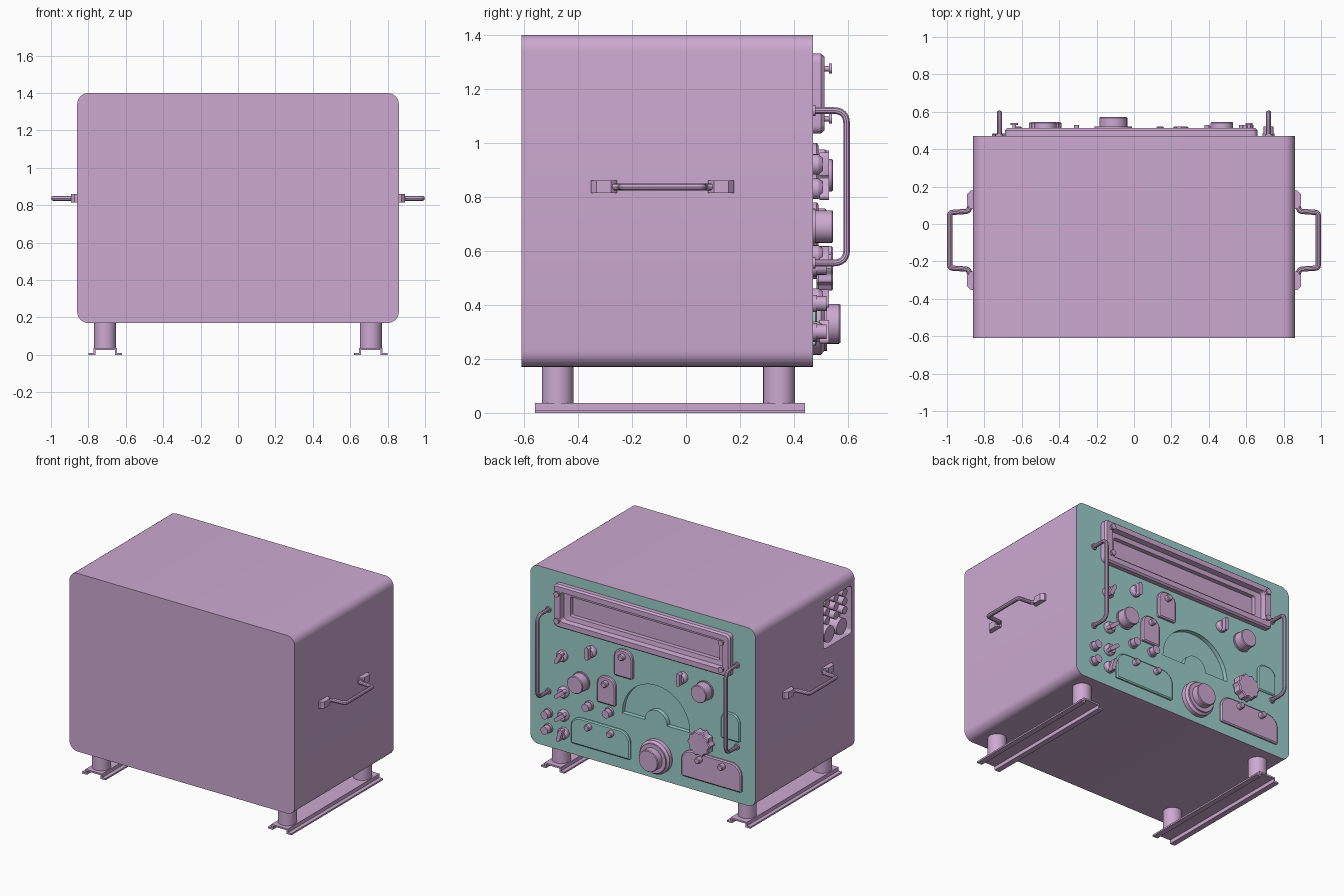
import bpy, bmesh, math
from mathutils import Vector

if "Cube" in bpy.data.objects:
    bpy.data.objects.remove(bpy.data.objects["Cube"])

def material(name, rgb):
    m = bpy.data.materials.new(name)
    m.diffuse_color = (*rgb, 1)
    m.use_nodes = True
    m.node_tree.nodes["Principled BSDF"].inputs["Base Color"].default_value = m.diffuse_color
    return m

MAUVE = material("mauve_paint", (0.61, 0.40, 0.64))
TEAL = material("teal_panel", (0.33, 0.62, 0.60))

# ---------- helpers ----------
def finish(name, mesh, mat):
    ob = bpy.data.objects.new(name, mesh)
    mesh.materials.clear()
    mesh.materials.append(mat)
    bpy.context.collection.objects.link(ob)
    return ob

def loft(name, layers, axis='y', mat=MAUVE, cap_start=True, cap_end=True):
    """Bridge equal-sized 2D loops, each given as (loop, position on axis)."""
    place = {'x': lambda a, b, c: (c, a, b), 'y': lambda a, b, c: (a, c, b),
             'z': lambda a, b, c: (a, b, c)}[axis]
    bm = bmesh.new()
    rings = [[bm.verts.new(place(a, b, c)) for a, b in loop] for loop, c in layers]
    n = len(rings[0])
    for p, q in zip(rings, rings[1:]):
        for i in range(n):
            bm.faces.new((p[i], p[(i + 1) % n], q[(i + 1) % n], q[i]))
    if cap_start:
        bm.faces.new(rings[0])
    if cap_end:
        bm.faces.new(rings[-1])
    bmesh.ops.recalc_face_normals(bm, faces=bm.faces)
    if not cap_start:  # open back: keep the front face pointing along +axis
        last = bm.faces[:][-1] if cap_end else None
        if last and last.normal.y < 0:
            bmesh.ops.reverse_faces(bm, faces=bm.faces)
    me = bpy.data.meshes.new(name)
    bm.to_mesh(me)
    bm.free()
    return finish(name, me, mat)

def rrect(x0, x1, z0, z1, r, rb=None, n=6):
    """Rounded rectangle, with its own radius for the bottom corners."""
    rb = r if rb is None else rb
    pts = []
    for k, (cx, cz, q) in enumerate(((x1 - r, z1 - r, r), (x0 + r, z1 - r, r),
                                     (x0 + rb, z0 + rb, rb), (x1 - rb, z0 + rb, rb))):
        for i in range(n + 1):
            t = math.pi / 2 * (k + i / n)
            pts.append((cx + q * math.cos(t), cz + q * math.sin(t)))
    return pts

def circle(cx, cz, r, n=32, teeth=0, depth=0.0):
    return [(cx + r * (1 + depth * math.cos(teeth * t)) * math.cos(t),
             cz + r * (1 + depth * math.cos(teeth * t)) * math.sin(t))
            for t in (2 * math.pi * i / n for i in range(n))]

def turned(name, cx, cz, steps, axis='y', n=32):
    """Stepped round part from (radius, position) pairs."""
    return loft(name, [(circle(cx, cz, r, n), c) for r, c in steps], axis)

def bake(ob):
    dg = bpy.context.evaluated_depsgraph_get()
    return bpy.data.meshes.new_from_object(ob.evaluated_get(dg))

def cut(ob, cutter):
    mod = ob.modifiers.new("cut", 'BOOLEAN')
    mod.object, mod.solver = cutter, 'EXACT'
    me = bake(ob)
    ob.modifiers.clear()
    ob.data = me
    bpy.data.objects.remove(cutter)

def pipe(name, corners, r, bend):
    """Round bar through the corner points with rounded bends."""
    c = [Vector(p) for p in corners]
    pts = [c[0]]
    for a, b, d in zip(c, c[1:], c[2:]):
        s, e = b + (a - b).normalized() * bend, b + (d - b).normalized() * bend
        for i in range(7):
            t = i / 6
            pts.append(s * (1 - t) ** 2 + b * 2 * t * (1 - t) + e * t * t)
    pts.append(c[-1])
    cu = bpy.data.curves.new(name, 'CURVE')
    cu.dimensions, cu.bevel_depth, cu.bevel_resolution, cu.use_fill_caps = '3D', r, 3, True
    sp = cu.splines.new('POLY')
    sp.points.add(len(pts) - 1)
    for p, v in zip(sp.points, pts):
        p.co = (*v, 1)
    tmp = bpy.data.objects.new("tmp", cu)
    bpy.context.collection.objects.link(tmp)
    me = bake(tmp)
    bpy.data.objects.remove(tmp)
    return finish(name, me, MAUVE)

# ---------- case, with a shallow seat for the panel ----------
outer = rrect(-0.86, 0.86, 0.17, 1.40, 0.06)
seat = rrect(-0.857, 0.857, 0.173, 1.397, 0.057)
case = loft("case", [(outer, -0.61), (outer, 0.47), (seat, 0.47), (seat, 0.41)])
panel = loft("control_panel", [(seat, 0.411), (seat, 0.47)], mat=TEAL)

# side pocket with sockets
pocket = rrect(-0.58, -0.27, 0.98, 1.31, 0.025)
cut(case, loft("pocket_cutter", [(pocket, -0.95), (pocket, -0.77)], 'x'))
for y in (-0.35, -0.485):
    turned("large_socket", y, 1.055, [(0.056, -0.77), (0.056, -0.85)], 'x')
for y in (-0.33, -0.425, -0.52):
    for z in (1.155, 1.215, 1.275):
        turned("small_socket", y, z, [(0.027, -0.77), (0.027, -0.85)], 'x', 20)

# ---------- half-round dial recess and display window ----------
arc = [(-0.10 + r * math.cos(t), 0.555 + r * math.sin(t))
       for r, ks in ((0.258, range(33)), (0.085, range(32, -1, -1)))
       for t in (math.pi * k / 32 for k in ks)]
cut(panel, loft("dial_cutter", [(arc, 0.44), (arc, 0.50)], mat=TEAL))
hole = rrect(-0.63, 0.60, 1.085, 1.28, 0.02)
cut(panel, loft("window_cutter", [(hole, 0.425), (hole, 0.50)], mat=TEAL))

frame = rrect(-0.69, 0.66, 1.035, 1.33, 0.03)
frame_top = rrect(-0.68, 0.65, 1.045, 1.32, 0.025)
lip = rrect(-0.635, 0.605, 1.08, 1.285, 0.02)
glass = rrect(-0.585, 0.555, 1.115, 1.25, 0.012)
loft("display_frame", [(frame, 0.47), (frame, 0.50), (frame_top, 0.512), (lip, 0.512),
                       (hole, 0.475), (glass, 0.47), (glass, 0.44)], cap_start=False)
for x in (-0.64, 0.615):
    for z in (1.09, 1.275):
        turned("frame_screw", x, z, [(0.01, 0.505), (0.01, 0.53), (0.019, 0.53), (0.019, 0.54)], n=16)

# ---------- cover plates ----------
def plate(name, x0, x1, z0, z1, r, y, mat):
    i = 0.008
    loft(name, [(rrect(x0, x1, z0, z1, r, 0.01), 0.468),
                (rrect(x0, x1, z0, z1, r, 0.01), y - 0.006),
                (rrect(x0 + i, x1 - i, z0 + i, z1 - i, r - i, 0.004), y)], mat=mat)

plate("upper_tag", 0.07, 0.21, 0.81, 1.0, 0.06, 0.49, MAUVE)
plate("lower_tag", 0.20, 0.34, 0.59, 0.78, 0.06, 0.49, MAUVE)
plate("side_cover", -0.745, -0.60, 0.59, 0.78, 0.06, 0.48, TEAL)
plate("left_cover", 0.09, 0.545, 0.25, 0.44, 0.08, 0.485, TEAL)
plate("right_cover", -0.76, -0.30, 0.25, 0.44, 0.08, 0.485, MAUVE)
for x, z in ((0.14, 0.955), (0.27, 0.735), (0.40, 0.40), (0.23, 0.40), (-0.445, 0.40), (-0.62, 0.40)):
    turned("cover_screw", x, z, [(0.021, 0.475), (0.021, 0.515), (0.016, 0.52)], n=16)

# ---------- knobs ----------
for x, z in ((0.47, 0.69), (-0.475, 0.88)):
    turned("round_knob", x, z, [(0.066, 0.47), (0.066, 0.48), (0.06, 0.48), (0.06, 0.54), (0.056, 0.545)])

turned("tuning_dial", -0.11, 0.33, [(0.115, 0.47), (0.115, 0.50), (0.10, 0.512), (0.10, 0.522),
                                    (0.074, 0.522), (0.074, 0.567), (0.07, 0.572)], n=48)
turned("fluted_knob_shaft", -0.475, 0.535, [(0.04, 0.47), (0.04, 0.49)])
g, g2 = (circle(-0.475, 0.535, r, 80, 10, 0.07) for r in (0.081, 0.075))
loft("fluted_knob", [(g2, 0.484), (g, 0.49), (g, 0.538), (g2, 0.545)])

# pointer switches: round skirt and a tilted grip
for x, z, tilt in ((0.61, 0.83, 0.5), (0.39, 0.92, 0), (-0.307, 0.927, 0),
                   (0.60, 0.583, 0.9), (0.60, 0.423, 0.9), (0.60, 0.30, 0.3)):
    turned("switch_skirt", x, z, [(0.038, 0.47), (0.038, 0.49), (0.028, 0.505)], n=24)
    c, s = math.cos(tilt), math.sin(tilt)
    grip = [(x + a * c - b * s, z + a * s + b * c)
            for a, b in rrect(-0.013, 0.013, -0.045, 0.045, 0.012, n=3)]
    loft("switch_grip", [(grip, 0.495), (grip, 0.53)])

# push buttons
for x, z in ((0.72, 0.405), (0.72, 0.30), (0.407, 0.54), (0.253, 0.537)):
    turned("push_button", x, z, [(0.032, 0.47), (0.032, 0.485), (0.027, 0.485), (0.027, 0.52)], n=24)

# ---------- handles, rails and feet, both sides ----------
for s in (-1, 1):
    x = 0.72 * s
    pipe("panel_handle", [(x, 0.465, 1.12), (x, 0.595, 1.12), (x, 0.595, 0.555), (x, 0.465, 0.555)], 0.013, 0.05)
    for z in (1.12, 0.555):
        turned("handle_collar", x, z, [(0.02, 0.469), (0.02, 0.48)], n=20)

    ym, zm = -0.087, 0.837
    pipe("carry_handle", [(s * 0.875, ym + 0.19, zm), (s * 0.885, ym + 0.155, zm), (s * 0.985, ym + 0.148, zm),
                          (s * 0.985, ym - 0.148, zm), (s * 0.885, ym - 0.155, zm),
                          (s * 0.875, ym - 0.19, zm)], 0.014, 0.016)
    for e in (-1, 1):
        wedge = [(s * 0.858, ym + e * 0.168), (s * 0.873, ym + e * 0.168), (s * 0.894, ym + e * 0.19),
                 (s * 0.894, ym + e * 0.245), (s * 0.873, ym + e * 0.265), (s * 0.858, ym + e * 0.265)]
        loft("handle_mount", [(wedge, zm - 0.023), (wedge, zm + 0.023)], 'z')

    # hat-section rail
    xc, t = 0.71 * s, 0.011
    half = [(0.09, 0), (0.09, t), (0.063, t), (0.063, 0.036)]
    under = [(0.052, 0.025), (0.052, 0)]
    hat = ([(xc - a, b) for a, b in half] + [(xc + a, b) for a, b in reversed(half)]
           + [(xc + a, b) for a, b in reversed(under)] + [(xc - a, b) for a, b in under])
    loft("foot_rail", [(hat, -0.56), (hat, 0.44)])
    for y in (-0.475, 0.345):
        turned("foot", xc, y, [(0.059, 0.034), (0.059, 0.175)], 'z')

# ---------- smooth rounded surfaces, keep edges crisp ----------
for ob in bpy.context.scene.objects:
    ob.select_set(True)
bpy.context.view_layer.objects.active = case
bpy.ops.object.shade_smooth_by_angle(angle=math.radians(30))
